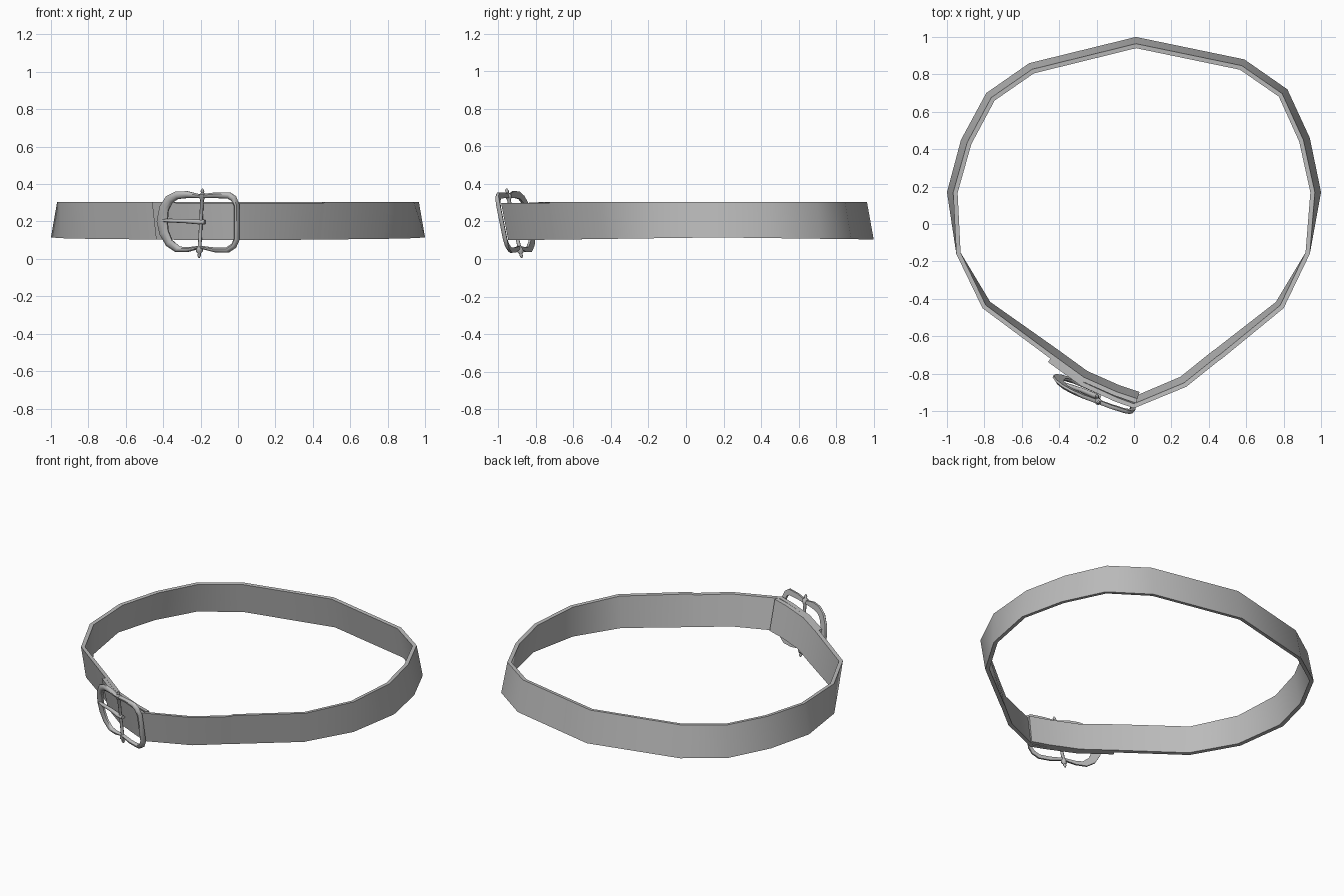
import bpy, bmesh, math
from mathutils import Vector

if "Cube" in bpy.data.objects:
    bpy.data.objects.remove(bpy.data.objects["Cube"])

grey = bpy.data.materials.new("grey")
grey.diffuse_color = (0.5, 0.5, 0.5, 1)
grey.use_nodes = True
grey.node_tree.nodes["Principled BSDF"].inputs["Base Color"].default_value = grey.diffuse_color


def make(name, verts, faces, angle=35):
    me = bpy.data.meshes.new(name)
    me.from_pydata([tuple(v) for v in verts], [], faces)
    bm = bmesh.new()
    bm.from_mesh(me)
    bmesh.ops.recalc_face_normals(bm, faces=bm.faces)
    bm.to_mesh(me)
    bm.free()
    ob = bpy.data.objects.new(name, me)
    bpy.context.collection.objects.link(ob)
    me.materials.append(grey)
    bpy.context.view_layer.objects.active = ob
    ob.select_set(True)
    bpy.ops.object.shade_smooth_by_angle(angle=math.radians(angle))
    ob.select_set(False)
    return ob


def loft(name, rings, closed=False, angle=35):
    """Skin a list of equal-sized rings; closed joins last ring to first."""
    n, m = len(rings[0]), len(rings)
    faces = []
    for i in range(m if closed else m - 1):
        a, b = i * n, ((i + 1) % m) * n
        faces += [(a + k, a + (k + 1) % n, b + (k + 1) % n, b + k) for k in range(n)]
    if not closed:
        faces += [tuple(range(n)), tuple(range((m - 1) * n, m * n))]
    return make(name, [v for r in rings for v in r], faces, angle)


# Strap: one band, from its inner end round the back to the overlapping tip
path = [(0.01, -0.957), (-0.10, -0.92), (-0.28, -0.84), (-0.46, -0.71),
        (-0.81, -0.45), (-0.95, -0.16), (-1.0, 0.17), (-0.925, 0.45),
        (-0.79, 0.70), (-0.56, 0.86), (0.01, 1.0), (0.59, 0.88),
        (0.82, 0.72), (0.94, 0.46), (1.0, 0.17), (0.94, -0.16),
        (0.80, -0.45), (0.47, -0.72), (0.455, -0.73), (0.28, -0.87), (0.0, -0.985),
        (-0.10, -0.95), (-0.28, -0.868), (-0.46, -0.738)]
THICK = 0.024
pts = [Vector(p) for p in path]
rings = []
for i, p in enumerate(pts):
    d0 = (p - pts[max(i - 1, 0)]).normalized()
    d1 = (pts[min(i + 1, len(pts) - 1)] - p).normalized()
    t = (d0 + d1).normalized()
    n = Vector((-t.y, t.x))                      # outward
    lean = max(-0.038, min(0.036, (p.y + 0.16) * 0.1))
    lo = p + n * min(lean, 0)
    hi = p - n * max(lean, 0)
    z0 = 0.115 - 0.013 * abs(p.y - 0.17)
    z1 = 0.298 if abs(p.x) < 0.46 and p.y < 0 else 0.305
    lo_in, hi_in = lo - n * THICK, hi - n * THICK
    rings.append([(lo.x, lo.y, z0), (hi.x, hi.y, z1),
                  (hi_in.x, hi_in.y, z1 - 0.002), (lo_in.x, lo_in.y, z0 + 0.002)])
loft("strap", rings)


def on_buckle(x, z, out=0.0):
    """Point on the curved, tilted plane of the buckle."""
    y = -0.975 + 0.28 * abs(x) + 0.25 * x * x - 0.2 * (z - 0.2)
    return Vector((x - 0.4 * out, y - 0.9 * out, z))


# Buckle frame: rounded left half, squarer right half
outer = [(-0.43, 0.20), (-0.415, 0.28), (-0.38, 0.335), (-0.33, 0.36), (-0.27, 0.362),
         (-0.20, 0.345), (-0.12, 0.355), (-0.04, 0.355), (-0.01, 0.335), (0.008, 0.29),
         (0.008, 0.10), (-0.01, 0.06), (-0.05, 0.033), (-0.12, 0.035), (-0.20, 0.055),
         (-0.27, 0.036), (-0.33, 0.036), (-0.38, 0.07), (-0.415, 0.13)]
inner = [(-0.375, 0.20), (-0.37, 0.26), (-0.35, 0.30), (-0.32, 0.32), (-0.27, 0.325),
         (-0.20, 0.325), (-0.12, 0.325), (-0.05, 0.322), (-0.03, 0.31), (-0.016, 0.28),
         (-0.016, 0.11), (-0.03, 0.08), (-0.06, 0.06), (-0.12, 0.06), (-0.20, 0.07),
         (-0.27, 0.062), (-0.31, 0.066), (-0.35, 0.10), (-0.37, 0.15)]
rings = []
for a, b in zip(outer, inner):
    a, b = Vector(a), Vector(b)
    ring = []
    for f, out in ((0, 0.0), (0, 0.012), (0.3, 0.022), (0.7, 0.022), (1, 0.012), (1, 0.0)):
        q = a.lerp(b, f)
        ring.append(on_buckle(q.x, q.y, out))
    rings.append(ring)
loft("buckle_frame", rings, closed=True, angle=50)


def rod(name, spine, sides=8, vertical=True):
    """Round bar along (x, z, outward, radius) stations."""
    rings = []
    for x, z, out, r in spine:
        c = on_buckle(x, z, out)
        ring = []
        for k in range(sides):
            a = 2 * math.pi * k / sides
            u, w = r * math.cos(a), r * math.sin(a)
            ring.append(c + (Vector((u, w, 0)) if vertical else Vector((0.4 * w, w, u))))
        rings.append(ring)
    return loft(name, rings, angle=50)


# Centre post with a pointed knob at each end
profile = [(0.005, 0.003), (0.018, 0.010), (0.028, 0.008), (0.040, 0.019), (0.055, 0.017),
           (0.070, 0.010), (0.20, 0.009), (0.315, 0.010), (0.328, 0.017),
           (0.343, 0.019), (0.353, 0.008), (0.363, 0.010), (0.376, 0.003)]
rod("centre_post", [(-0.205 + 0.05 * z, z, 0.008, r) for z, r in profile])

# Prong from the left rim to the post, with a collar round the post
rod("prong", [(-0.395, 0.205, 0.020, 0.006), (-0.36, 0.205, 0.018, 0.010),
              (-0.28, 0.202, 0.010, 0.011), (-0.21, 0.198, 0.012, 0.013),
              (-0.175, 0.197, 0.006, 0.012)], vertical=False)

# Slot rim on the inside face of the strap where the prong passes
a, b = Vector((-0.22, -0.838, 0.20)), Vector((-0.13, -0.878, 0.20))
t = (b - a).normalized()
nrm = Vector((-t.y, t.x, 0))
rings = []
for off in (-0.015, 0.008):
    ring = []
    for k in range(12):
        ang = 2 * math.pi * k / 12
        end = b if math.cos(ang) > 0 else a
        ring.append(end + t * 0.014 * math.cos(ang)
                    + Vector((0, 0, 0.014 * math.sin(ang))) + nrm * off)
    rings.append(ring)
loft("prong_slot", rings)
